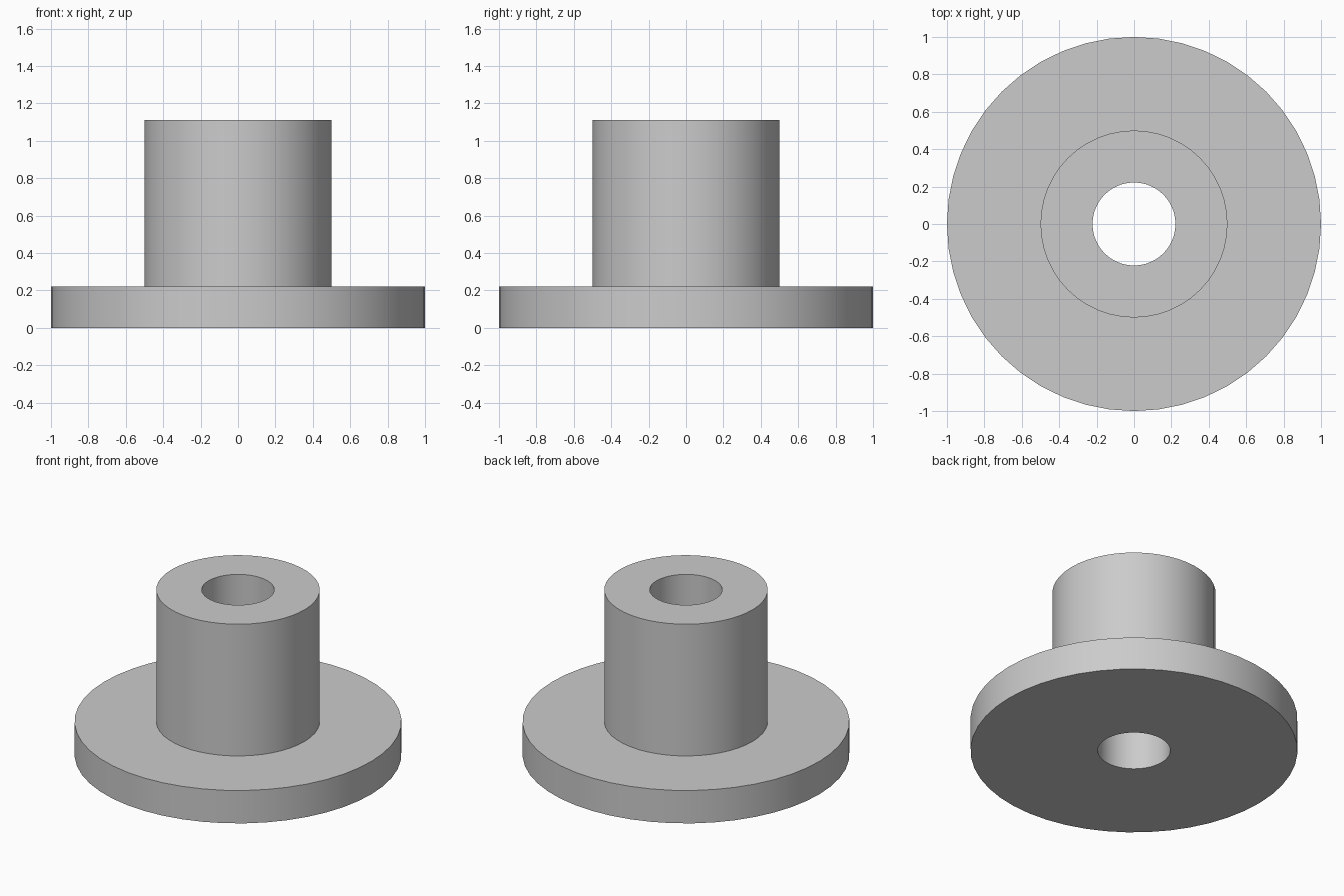
import bpy
import bmesh
import math

cube = bpy.data.objects.get("Cube")
if cube:
    bpy.data.objects.remove(cube, do_unlink=True)

SEGMENTS = 48
BORE, HUB, FLANGE = 0.222, 0.5, 1.0
STEP, TOP = 0.222, 1.111

# Plain grey material
grey = bpy.data.materials.new("light grey")
grey.use_nodes = True
colour = (0.6, 0.6, 0.6, 1)
grey.diffuse_color = colour
grey.node_tree.nodes["Principled BSDF"].inputs["Base Color"].default_value = colour

# Closed section of the bushing (radius, height), revolved about z
section = [(BORE, 0), (FLANGE, 0), (FLANGE, STEP), (HUB, STEP), (HUB, TOP), (BORE, TOP)]
bm = bmesh.new()
verts = [bm.verts.new((r, 0, z)) for r, z in section]
edges = [bm.edges.new((v, verts[i - 1])) for i, v in enumerate(verts)]
bmesh.ops.spin(bm, geom=verts + edges, cent=(0, 0, 0), axis=(0, 0, 1),
               angle=2 * math.pi, steps=SEGMENTS, use_merge=True)
bmesh.ops.remove_doubles(bm, verts=bm.verts, dist=0.0001)
bmesh.ops.recalc_face_normals(bm, faces=bm.faces)

mesh = bpy.data.meshes.new("flanged_bushing")
bm.to_mesh(mesh)
bm.free()
mesh.materials.append(grey)
bushing = bpy.data.objects.new("flanged_bushing", mesh)
bpy.context.collection.objects.link(bushing)

# Smooth round walls, crisp rims
bpy.ops.object.select_all(action="DESELECT")
bushing.select_set(True)
bpy.context.view_layer.objects.active = bushing
bpy.ops.object.shade_smooth_by_angle(angle=math.radians(30))
